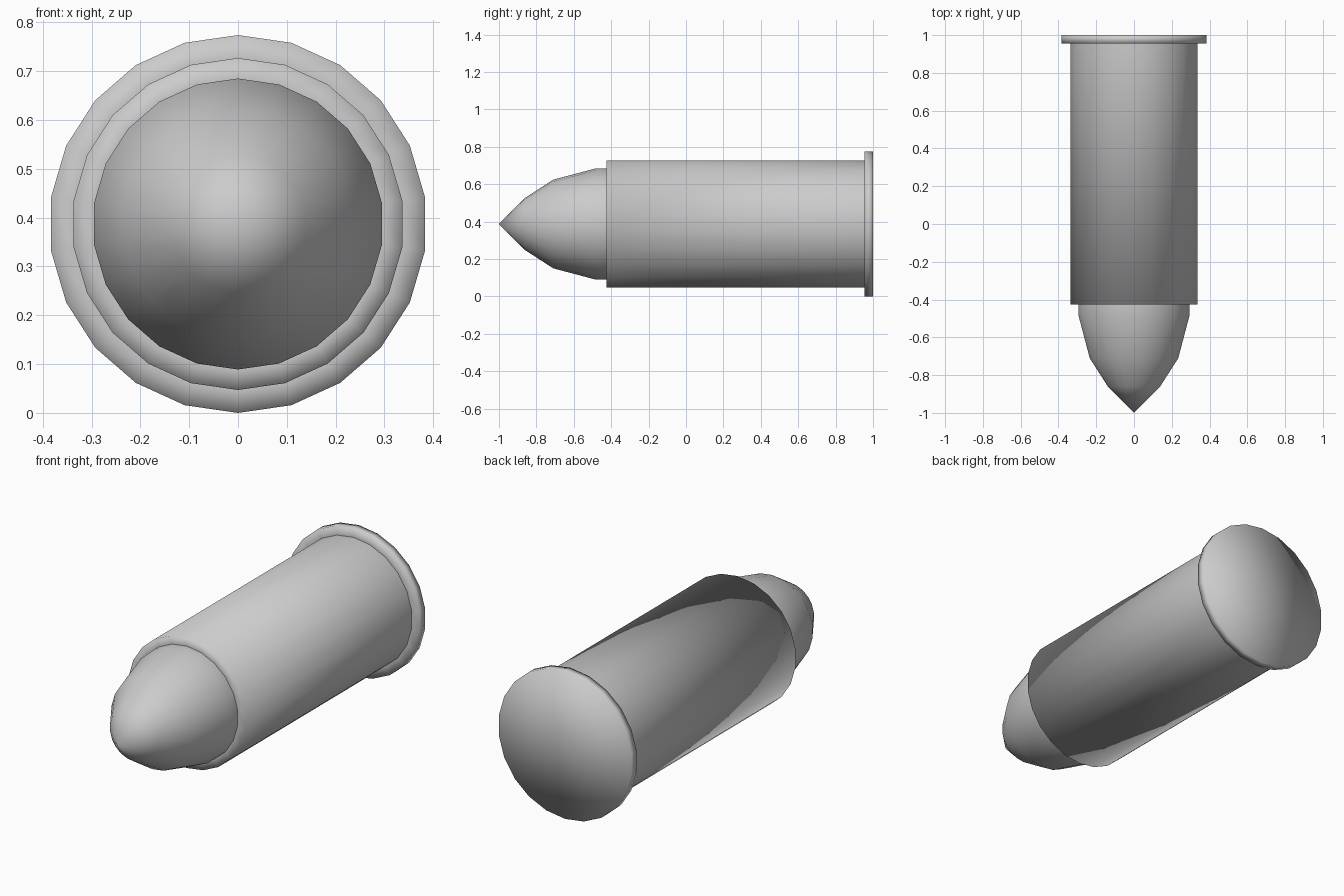
import bpy
import bmesh
from math import cos, sin, tau

SIDES = 22
AXIS_Z = 0.387

cube = bpy.data.objects.get("Cube")
if cube:
    bpy.data.objects.remove(cube, do_unlink=True)

grey = bpy.data.materials.new("light grey metal")
grey.use_nodes = True
colour = (0.6, 0.6, 0.6, 1)
grey.diffuse_color = colour
grey.node_tree.nodes["Principled BSDF"].inputs["Base Color"].default_value = colour


def lathe(name, profile):
    """Turn (y, radius) points about the long axis; radius 0 makes a pole."""
    bm = bmesh.new()
    rings = []
    for y, r in profile:
        count = SIDES if r > 0 else 1
        rings.append([bm.verts.new((r * sin(tau * i / SIDES), y,
                                    AXIS_Z + r * cos(tau * i / SIDES)))
                      for i in range(count)])
    for a, b in zip(rings, rings[1:]):
        for i in range(SIDES):
            j = (i + 1) % SIDES
            corners = [a[i % len(a)], a[j % len(a)], b[j % len(b)], b[i % len(b)]]
            bm.faces.new(list(dict.fromkeys(corners)))
    bmesh.ops.recalc_face_normals(bm, faces=bm.faces)
    for face in bm.faces:
        face.smooth = True
    mesh = bpy.data.meshes.new(name)
    bm.to_mesh(mesh)
    bm.free()
    mesh.materials.append(grey)
    obj = bpy.data.objects.new(name, mesh)
    bpy.context.collection.objects.link(obj)
    return obj


# Pointed nose, its base tucked into the case
lathe("nose", [(-1, 0), (-0.86, 0.14), (-0.71, 0.237), (-0.48, 0.298), (-0.42, 0.298)])

# Straight case with a narrow front lip
lathe("case", [(-0.425, 0.298), (-0.425, 0.34), (0.955, 0.34)])

# Wider rim closed by the flat back
lathe("rim", [(0.955, 0.34), (0.955, 0.387), (1, 0.387), (1, 0)])
